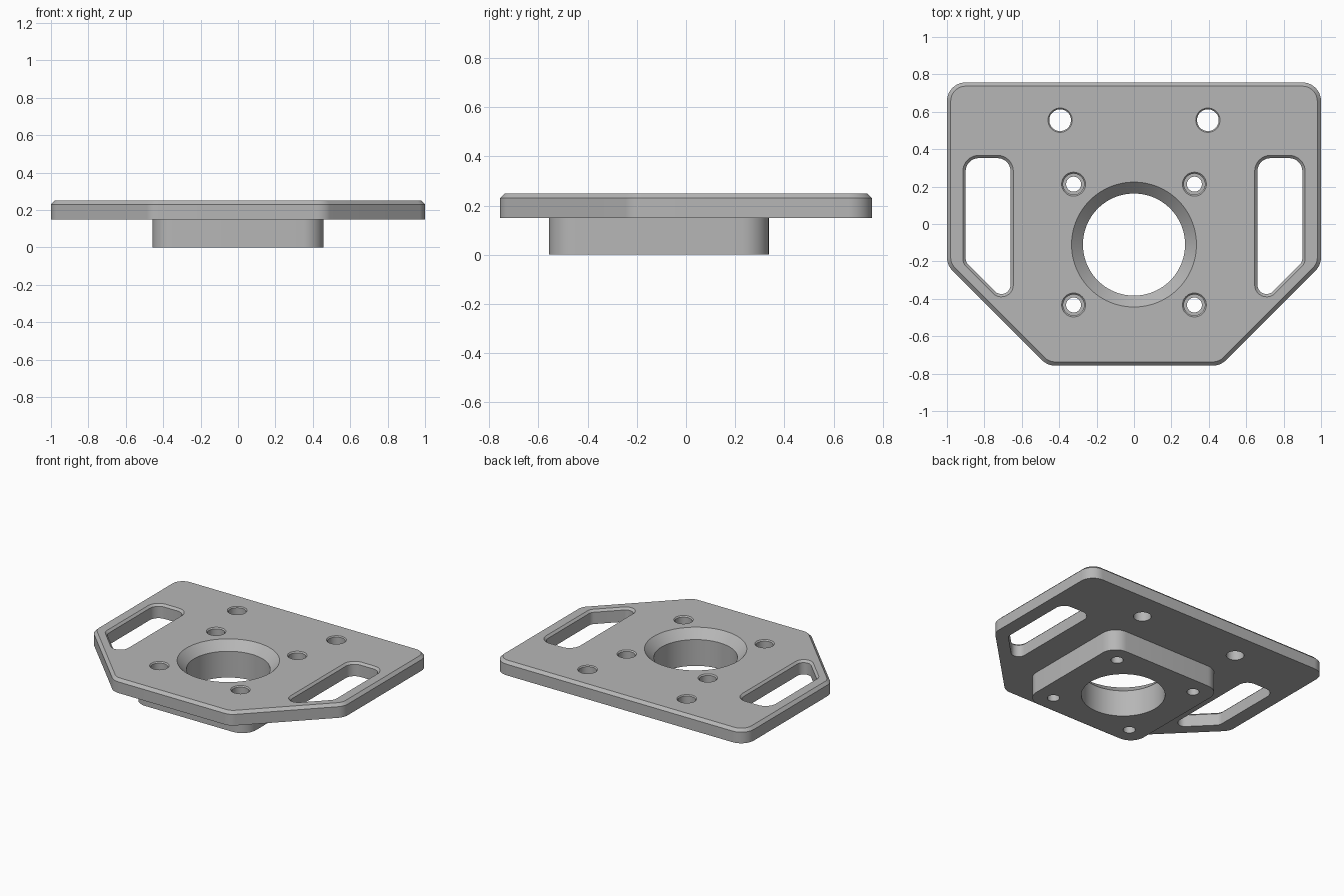
import bpy, bmesh
from math import cos, sin, pi, atan2
from mathutils import Vector

cube = bpy.data.objects.get("Cube")
if cube:
    bpy.data.objects.remove(cube, do_unlink=True)

TOP, STEP, BASE = 0.25, 0.15, 0.0
BORE_Y = -0.11

grey = bpy.data.materials.new("machined grey")
grey.use_nodes = True
colour = (0.47, 0.47, 0.47, 1)
grey.diffuse_color = colour
grey.node_tree.nodes["Principled BSDF"].inputs["Base Color"].default_value = colour


def rounded(corners, radii, steps=10):
    """Convex counter-clockwise polygon with filleted corners, as (centre, direction, radius)."""
    profile = []
    pts = [Vector(c) for c in corners]
    for i, (p, r) in enumerate(zip(pts, radii)):
        a = (pts[i - 1] - p).normalized()
        b = (pts[(i + 1) % len(pts)] - p).normalized()
        half = a.angle(b) / 2
        centre = p + (a + b).normalized() * (r / sin(half))
        start = atan2(-a.x, a.y)
        start = atan2(a.x, -a.y)
        sweep = pi - 2 * half
        for k in range(steps + 1):
            t = start + sweep * k / steps
            profile.append((centre, Vector((cos(t), sin(t))), r))
    return profile


def circle(x, y, r, count=48):
    return [(Vector((x, y)), Vector((cos(2 * pi * k / count), sin(2 * pi * k / count))), r)
            for k in range(count)]


def mirrored(profile):
    return [(Vector((-c.x, c.y)), Vector((-d.x, d.y)), r) for c, d, r in reversed(profile)]


bm = bmesh.new()
caps = {TOP: [], STEP: [], BASE: []}


def wall(profile, levels):
    """Joins rings given as (offset, z); its first and last rings bound the flat faces."""
    rings = []
    for offset, z in levels:
        rings.append([bm.verts.new((*(c + d * (r + offset)), z)) for c, d, r in profile])
    n = len(profile)
    for upper, lower in zip(rings, rings[1:]):
        for i in range(n):
            j = (i + 1) % n
            bm.faces.new((upper[i], lower[i], lower[j], upper[j]))
    for ring, (_, z) in ((rings[0], levels[0]), (rings[-1], levels[-1])):
        caps[z] += [bm.edges.get((ring[i], ring[(i + 1) % n])) for i in range(n)]


# Plate rim with a bevelled top edge
rim = rounded([(1, 0.757), (-1, 0.757), (-1, -0.22), (-0.463, -0.757),
               (0.463, -0.757), (1, -0.22)], [0.1] * 6)
wall(rim, [(-0.02, TOP), (0, TOP - 0.02), (0, STEP)])

# Square boss under the plate
hw, hd = 0.457, 0.447
boss = rounded([(hw, BORE_Y + hd), (-hw, BORE_Y + hd),
                (-hw, BORE_Y - hd), (hw, BORE_Y - hd)], [0.11] * 4)
wall(boss, [(0, STEP), (0, BASE)])

# Main bore with a wide countersink
wall(circle(0, BORE_Y, 0.273, 96), [(0.061, TOP), (0, TOP - 0.061), (0, BASE)])

# Side slots with a slanted front end
slot = rounded([(0.915, 0.367), (0.645, 0.367), (0.645, -0.48), (0.915, -0.21)],
               [0.085, 0.085, 0.064, 0.064])
for profile in (slot, mirrored(slot)):
    wall(profile, [(0, TOP), (-0.015, TOP - 0.015), (-0.015, STEP)])

for side in (-1, 1):
    # Plain holes near the back edge
    wall(circle(side * 0.395, 0.555, 0.058), [(0.007, TOP), (0, TOP - 0.007), (0, STEP)])
    # Counterbored screw holes around the bore
    for dy in (-0.323, 0.323):
        wall(circle(side * 0.323, BORE_Y + dy, 0.04),
             [(0.024, TOP), (0.016, TOP - 0.008), (0.016, 0.12), (0, 0.12), (0, BASE)])

# Flat faces between the rings
for edges in caps.values():
    bmesh.ops.triangle_fill(bm, edges=edges, use_beauty=True, normal=(0, 0, 1))

bmesh.ops.recalc_face_normals(bm, faces=bm.faces[:])
mesh = bpy.data.meshes.new("mounting_plate")
bm.to_mesh(mesh)
bm.free()
mesh.materials.append(grey)
plate = bpy.data.objects.new("mounting_plate", mesh)
bpy.context.collection.objects.link(plate)

bpy.ops.object.select_all(action='DESELECT')
plate.select_set(True)
bpy.context.view_layer.objects.active = plate
bpy.ops.object.shade_smooth_by_angle(angle=pi / 6)
